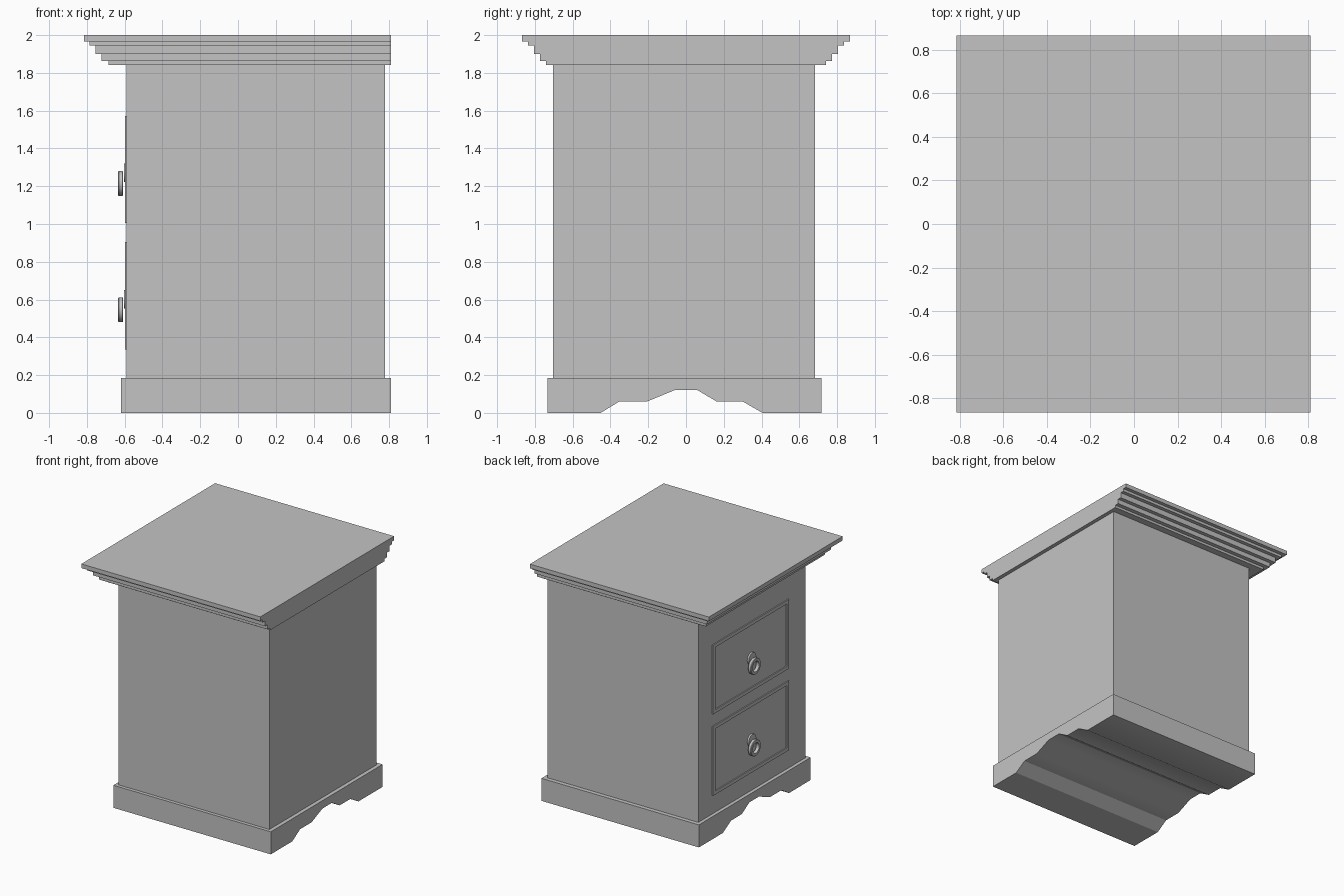
import bpy, bmesh, math
from mathutils import Matrix

cube = bpy.data.objects.get("Cube")
if cube:
    bpy.data.objects.remove(cube, do_unlink=True)

grey = bpy.data.materials.new("plain grey")
grey.use_nodes = True
GREY = (0.55, 0.55, 0.55, 1.0)
grey.diffuse_color = GREY
grey.node_tree.nodes["Principled BSDF"].inputs["Base Color"].default_value = GREY


def finish(name, bm, smooth=None):
    """Turn a bmesh into a grey object, optionally smoothed below an angle."""
    bmesh.ops.recalc_face_normals(bm, faces=bm.faces)
    mesh = bpy.data.meshes.new(name)
    bm.to_mesh(mesh)
    bm.free()
    mesh.materials.append(grey)
    obj = bpy.data.objects.new(name, mesh)
    bpy.context.collection.objects.link(obj)
    if smooth:
        bpy.ops.object.select_all(action='DESELECT')
        obj.select_set(True)
        bpy.context.view_layer.objects.active = obj
        bpy.ops.object.shade_smooth_by_angle(angle=math.radians(smooth))
    return obj


def add_box(bm, x0, x1, y0, y1, z0, z1):
    mat = Matrix.Translation(((x0 + x1) / 2, (y0 + y1) / 2, (z0 + z1) / 2))
    bmesh.ops.create_cube(bm, size=1, matrix=mat @ Matrix.Diagonal((x1 - x0, y1 - y0, z1 - z0, 1)))


def extrude_x(name, outline, x0, x1, smooth=None):
    """Extrude a (y, z) outline along x."""
    bm = bmesh.new()
    face = bm.faces.new([bm.verts.new((x0, y, z)) for y, z in outline])
    new = bmesh.ops.extrude_face_region(bm, geom=[face])["geom"]
    bmesh.ops.translate(bm, vec=(x1 - x0, 0, 0),
                        verts=[v for v in new if isinstance(v, bmesh.types.BMVert)])
    return finish(name, bm, smooth)


def lathe_x(name, profile, centre_z, segments=32):
    """Spin an (x, radius) profile around an axis parallel to x."""
    bm = bmesh.new()
    verts = [bm.verts.new((x, 0, centre_z + r)) for x, r in profile]
    edges = [bm.edges.new(pair) for pair in zip(verts, verts[1:])]
    bmesh.ops.spin(bm, geom=verts + edges, cent=(0, 0, centre_z), axis=(1, 0, 0),
                   angle=math.tau, steps=segments)
    bmesh.ops.remove_doubles(bm, verts=bm.verts, dist=0.0005)
    return finish(name, bm, 35)


# Base plinth with a scalloped underside
BASE_TOP, BODY_TOP = 0.185, 1.842
extrude_x("base_plinth", [
    (-0.732, 0), (-0.452, 0), (-0.352, 0.061), (-0.204, 0.061), (-0.061, 0.12),
    (0.061, 0.12), (0.161, 0.061), (0.299, 0.061), (0.405, 0), (0.717, 0),
    (0.717, BASE_TOP), (-0.732, BASE_TOP)], -0.619, 0.81, 30)

# Cabinet body
FACE_X = -0.59
bm = bmesh.new()
add_box(bm, FACE_X, 0.778, -0.704, 0.683, BASE_TOP, BODY_TOP)
finish("cabinet_body", bm)

# Stepped top, flush along the +x side
# (height of underside, x of left edge, half depth)
steps = [(BODY_TOP, -0.685, 0.740), (1.862, -0.722, 0.774), (1.90, -0.754, 0.806),
         (1.944, -0.785, 0.837), (1.966, -0.815, 0.867)]
tops = [s[0] for s in steps[1:]] + [2.0]
for i, ((z0, x0, half), z1) in enumerate(zip(steps, tops)):
    bm = bmesh.new()
    add_box(bm, x0, 0.81, -half, half, z0, z1)
    finish("top_slab" if i == 4 else f"top_moulding_{i + 1}", bm)

# Drawers: raised trim, knob plate and ring pull on the -x side
Y0, Y1, TRIM, HEIGHT = -0.483, 0.503, 0.028, 0.568
for label, z0 in (("lower", 0.336), ("upper", 1.005)):
    z1 = z0 + HEIGHT
    bm = bmesh.new()
    x0, x1 = FACE_X - 0.009, FACE_X + 0.005
    add_box(bm, x0, x1, Y0, Y1, z0, z0 + TRIM)
    add_box(bm, x0, x1, Y0, Y1, z1 - TRIM, z1)
    add_box(bm, x0, x1, Y0, Y0 + TRIM, z0 + TRIM, z1 - TRIM)
    add_box(bm, x0, x1, Y1 - TRIM, Y1, z0 + TRIM, z1 - TRIM)
    finish(f"{label}_drawer_trim", bm)

    lathe_x(f"{label}_pull_plate",
            [(-0.585, 0.0), (-0.585, 0.049), (-0.604, 0.049), (-0.604, 0.0)], z0 + 0.266)
    lathe_x(f"{label}_pull_ring",
            [(-0.608, 0.042), (-0.608, 0.062), (-0.612, 0.066), (-0.631, 0.066),
             (-0.635, 0.062), (-0.635, 0.042), (-0.608, 0.042)], z0 + 0.21)
